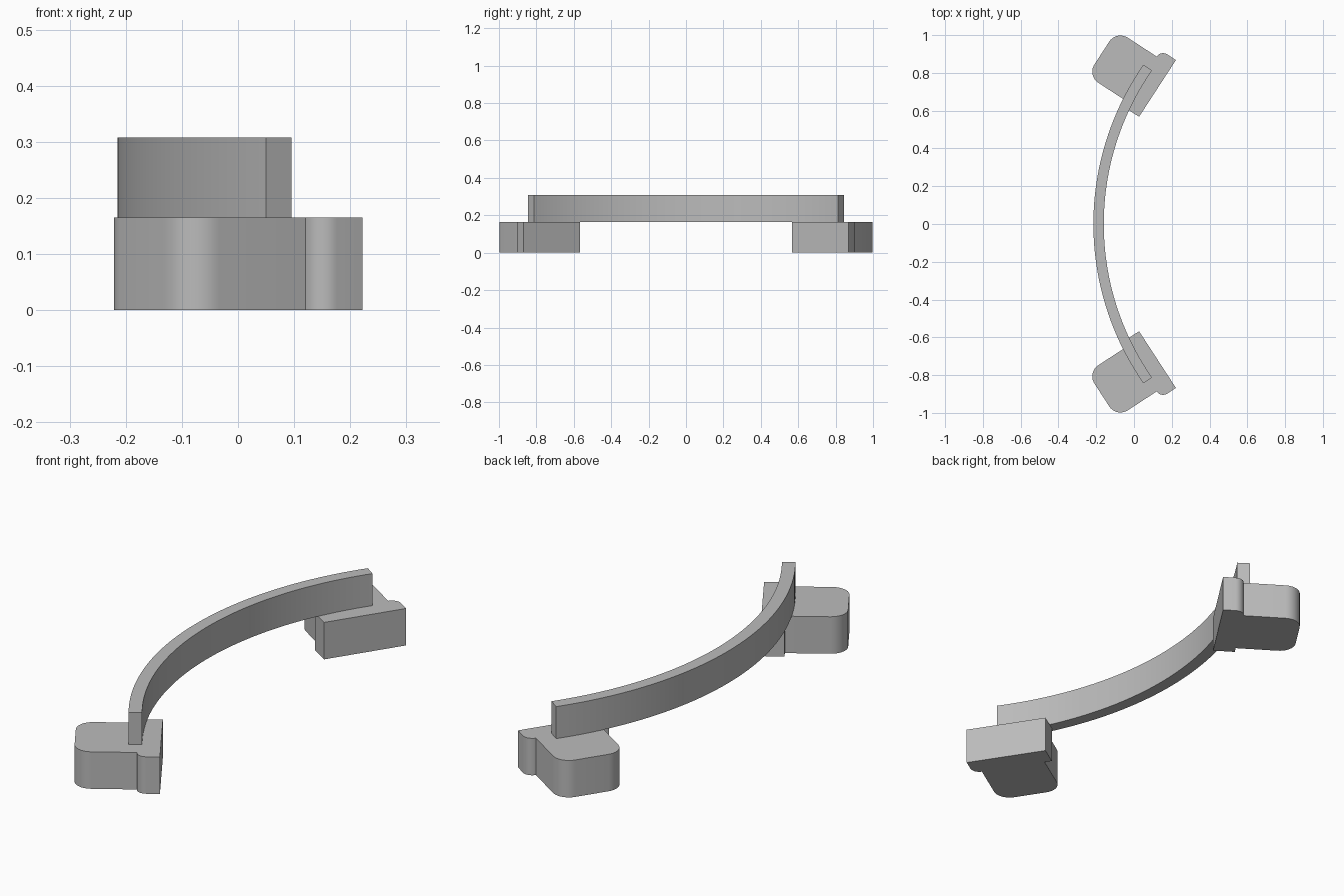
import bpy, bmesh
from math import sin, cos, radians, pi
from mathutils import Vector

cube = bpy.data.objects.get("Cube")
if cube:
    bpy.data.objects.remove(cube, do_unlink=True)

grey = bpy.data.materials.new("plain grey")
grey.use_nodes = True
colour = (0.5, 0.5, 0.5, 1)
grey.diffuse_color = colour
grey.node_tree.nodes["Principled BSDF"].inputs["Base Color"].default_value = colour


def extrude_outline(name, outline, z0, z1):
    """Make a solid from a flat outline, with rounded walls shaded smooth."""
    bm = bmesh.new()
    face = bm.faces.new([bm.verts.new((x, y, z0)) for x, y in outline])
    top = bmesh.ops.extrude_face_region(bm, geom=[face])["geom"]
    verts = [v for v in top if isinstance(v, bmesh.types.BMVert)]
    bmesh.ops.translate(bm, verts=verts, vec=(0, 0, z1 - z0))
    bmesh.ops.recalc_face_normals(bm, faces=bm.faces)
    mesh = bpy.data.meshes.new(name)
    bm.to_mesh(mesh)
    bm.free()
    mesh.materials.append(grey)
    obj = bpy.data.objects.new(name, mesh)
    bpy.context.collection.objects.link(obj)
    bpy.ops.object.select_all(action="DESELECT")
    obj.select_set(True)
    bpy.context.view_layer.objects.active = obj
    bpy.ops.object.shade_smooth_by_angle(angle=radians(30))
    return obj


def corner(cx, cy, r, start, steps=10):
    """Quarter circle about a centre, turning anticlockwise."""
    return [(cx + r * cos(start + pi / 2 * i / steps),
             cy + r * sin(start + pi / 2 * i / steps)) for i in range(steps + 1)]


# Foot outline: u runs along the flat face, v away from it
PLATE, DEPTH, LENGTH = 0.095, 0.349, 0.358
SIDE, END = -0.04, -0.325
LIP, ROUND = 0.04, 0.07
foot = [(-LENGTH, 0), (0, 0)]
foot += corner(-LIP, PLATE - LIP, LIP, 0)
foot += corner(SIDE - ROUND, DEPTH - ROUND, ROUND, 0)
foot += corner(END + ROUND, DEPTH - ROUND, ROUND, pi / 2)
foot += [(END, PLATE), (-LENGTH, PLATE)]

along = Vector((0.545, 0.838)).normalized()
away = Vector((-along.y, along.x))
tip = Vector((0.222, 0.868))
FOOT_TOP = 0.165

# Two mirrored feet
for name, side in (("back_foot", 1), ("front_foot", -1)):
    points = [tip + along * u + away * v for u, v in foot]
    extrude_outline(name, [(p.x, p.y * side) for p in points], 0, FOOT_TOP)

# Curved bar resting on the feet
CENTRE_X, OUTER, INNER, SPAN, STEPS = 1.26, 1.475, 1.42, radians(34.9), 48
angles = [SPAN * (2 * i / STEPS - 1) for i in range(STEPS + 1)]
bar = [(CENTRE_X - OUTER * cos(a), OUTER * sin(a)) for a in angles]
bar += [(CENTRE_X - INNER * cos(a), INNER * sin(a)) for a in reversed(angles)]
extrude_outline("curved_bar", bar, FOOT_TOP, 0.308)
